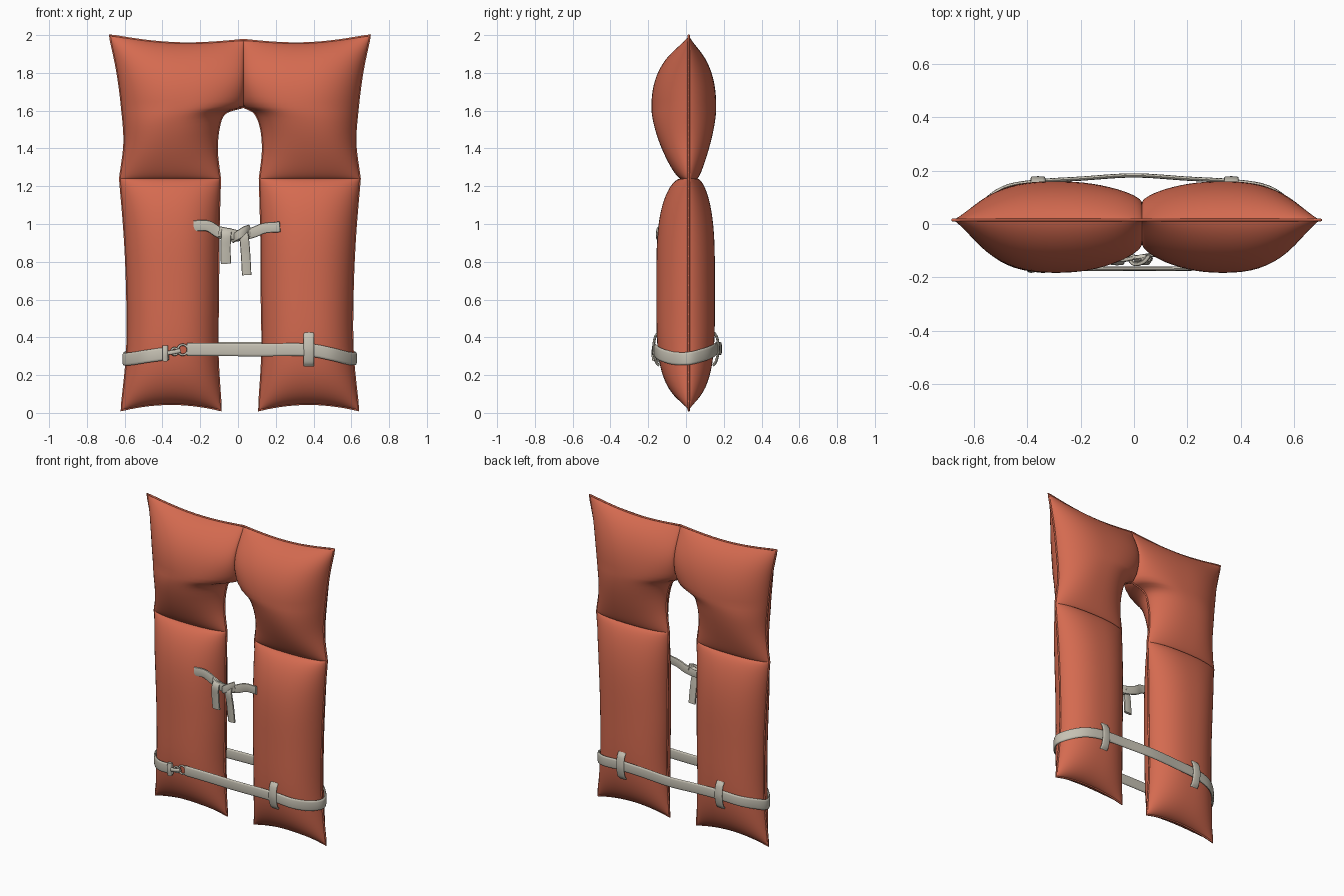
import bpy, bmesh, math
from mathutils import Vector

if "Cube" in bpy.data.objects:
    bpy.data.objects.remove(bpy.data.objects["Cube"], do_unlink=True)


def material(name, rgb):
    m = bpy.data.materials.new(name)
    m.use_nodes = True
    m.diffuse_color = (*rgb, 1)
    bsdf = next(n for n in m.node_tree.nodes if n.type == 'BSDF_PRINCIPLED')
    bsdf.inputs["Base Color"].default_value = (*rgb, 1)
    bsdf.inputs["Roughness"].default_value = 0.7
    return m


ORANGE = material("orange fabric", (0.66, 0.145, 0.08))
WEBBING = material("pale webbing", (0.56, 0.53, 0.45))


def spline(pts, t):
    """Catmull-Rom through points (numbers or vectors), t from 0 to 1."""
    n = len(pts) - 1
    i = min(int(t * n), n - 1)
    f = t * n - i
    b, c = pts[i], pts[i + 1]
    a = pts[i - 1] if i > 0 else b * 2 - c
    d = pts[i + 2] if i + 2 <= n else c * 2 - b
    return b + (c - a) * (f / 2) + (a * 2 - b * 5 + c * 4 - d) * (f * f / 2) \
        + (b * 3 - a - c * 3 + d) * (f ** 3 / 2)


def finish(name, bm, mat, angle=50):
    me = bpy.data.meshes.new(name)
    bm.to_mesh(me)
    bm.free()
    ob = bpy.data.objects.new(name, me)
    bpy.context.collection.objects.link(ob)
    me.materials.append(mat)
    bpy.ops.object.select_all(action='DESELECT')
    ob.select_set(True)
    bpy.context.view_layer.objects.active = ob
    bpy.ops.object.shade_smooth_by_angle(angle=math.radians(angle))
    return ob


# ---- Cushion shapes: u runs inner to outer, v runs bottom to top ----
SEAM_Y, CREASE_Z, SHIFT = 0.015, 1.24, 0.01


def puff(t, power, expo):
    return max(0, 1 - abs(2 * t - 1) ** power) ** expo


def lower_point(u, v, s):
    inner = spline([0.1, 0.118, 0.115, 0.113, 0.105], v)
    outer = spline([0.628, 0.598, 0.597, 0.61, 0.635], v)
    bottom = 0.012 + 0.035 * math.sin(math.pi * u) ** 0.8
    return Vector((inner + (outer - inner) * u, 0, bottom + (CREASE_Z - bottom) * v))


def lower_depth(u, v, front):
    full, base = (0.172 if front else 0.138), 0.045 * v ** 4
    return puff(u, 2.4, 0.6) * (base + (full - base) * puff(v, 4, 0.6))


def upper_point(u, v, s):
    arch = [Vector(p) for p in ((0.105, 0, CREASE_Z), (0.121, 0, 1.38), (0.113, 0, 1.5),
                                (0.08, 0, 1.585), (0.02 * s, 0, 1.62))]
    if v <= 0.5:
        inner = spline(arch, 2 * v)
    else:
        inner = arch[-1].lerp(Vector((0.02 * s, 0, 1.975)), 2 * v - 1)
    x = spline([0.635, 0.612, 0.625, 0.65, 0.69], v)
    outer = Vector((x, 0, CREASE_Z + 0.76 * v))
    p = inner.lerp(outer, u)
    p.z -= 0.03 * math.sin(math.pi * u) * v ** 6
    return p


def upper_depth(u, v, front):
    full, base = (0.198 if front else 0.145), 0.045 * (1 - v) ** 4
    across = puff(u, 2.4, 0.6)
    if v > 0.5 and u < 0.5:    # the neck seam stays partly filled
        keep = 0.52 * math.sin(math.pi * (2 * v - 1)) ** 0.6 if v < 1 else 0
        across = keep + (1 - keep) * across
    return across * (base + (full - base) * puff(v, 2.2, 0.75))


def cushion(name, s, point, depth, nu=28, nv=40):
    bm = bmesh.new()
    ease = lambda i, n: (1 - math.cos(math.pi * i / n)) / 2
    for front in (True, False):
        grid = []
        for j in range(nv + 1):
            v = ease(j, nv)
            row = []
            for i in range(nu + 1):
                u = ease(i, nu)
                p = point(u, v, s)
                y = SEAM_Y + depth(u, v, front) * (-1 if front else 1)
                row.append(bm.verts.new((s * p.x + SHIFT, y, p.z)))
            grid.append(row)
        for j in range(nv):
            for i in range(nu):
                q = [grid[j][i], grid[j][i + 1], grid[j + 1][i + 1], grid[j + 1][i]]
                bm.faces.new(q if front == (s > 0) else q[::-1])
    bmesh.ops.remove_doubles(bm, verts=bm.verts, dist=0.0004)
    finish(name, bm, ORANGE, 70)


def piping(name, s):
    steps = [i / 24 for i in range(25)]
    path = [upper_point(0, v / 2, s) for v in steps[::-1]]
    path += [lower_point(0, v, s) for v in steps[::-1]]
    path += [lower_point(u, 0, s) for u in steps]
    path += [lower_point(1, v, s) for v in steps]
    path += [upper_point(1, v, s) for v in steps]
    path += [upper_point(u, 1, s) for u in steps[::-1]]
    cu = bpy.data.curves.new(name, 'CURVE')
    cu.dimensions = '3D'
    cu.bevel_depth, cu.bevel_resolution = 0.006, 1
    clean = [p for k, p in enumerate(path) if k == 0 or (p - path[k - 1]).length > 1e-4]
    sp = cu.splines.new('POLY')
    sp.points.add(len(clean) - 1)
    for pt, p in zip(sp.points, clean):
        pt.co = (s * p.x + SHIFT, SEAM_Y, p.z, 1)
    cu.materials.append(ORANGE)
    bpy.context.collection.objects.link(bpy.data.objects.new(name, cu))


for side, s in (("left", 1), ("right", -1)):
    cushion("lower_cushion_" + side, s, lower_point, lower_depth)
    cushion("upper_cushion_" + side, s, upper_point, upper_depth)
    piping("edge_piping_" + side, s)


# ---- Webbing: a rounded flat band swept along a path ----
def ribbon(name, pts, width, thick=0.016, up=(0, 0, 1), per=8):
    pts = [Vector(p) for p in pts]
    n = per * (len(pts) - 1)
    path = [spline(pts, k / n) for k in range(n + 1)]
    bm = bmesh.new()
    rings = []
    for k, p in enumerate(path):
        tan = (path[min(k + 1, n)] - path[max(k - 1, 0)]).normalized()
        wide = Vector(up)
        wide = (wide - tan * wide.dot(tan)).normalized()
        out = tan.cross(wide)
        ring = []
        for a in range(12):
            c, d = math.cos(a * math.pi / 6), math.sin(a * math.pi / 6)
            w = math.copysign(abs(c) ** 0.6, c) * width / 2
            h = math.copysign(abs(d) ** 0.6, d) * thick / 2
            ring.append(bm.verts.new(p + wide * w + out * h))
        rings.append(ring)
    for r, q in zip(rings, rings[1:]):
        for a in range(12):
            b = (a + 1) % 12
            bm.faces.new((r[a], r[b], q[b], q[a]))
    bm.faces.new(rings[0][::-1])
    bm.faces.new(rings[-1])
    bmesh.ops.recalc_face_normals(bm, faces=bm.faces)
    finish(name, bm, WEBBING)


def on_cushion(x, z, front, gap=0.01):
    """Point just off the surface of a lower cushion."""
    X, v = abs(x - SHIFT), z / CREASE_Z
    a, b = lower_point(0, v, 1).x, lower_point(1, v, 1).x
    d = lower_depth(min(max((X - a) / (b - a), 0), 1), v, front) + gap
    return (x, SEAM_Y + (-d if front else d), z)


# Waist belt, from the ring round the left side and back to the hook
belt = [(-0.27, -0.168, 0.335), (-0.1, -0.168, 0.335), (0.1, -0.168, 0.333), (0.3, -0.166, 0.335),
        on_cushion(0.4, 0.33, True), on_cushion(0.5, 0.31, True), on_cushion(0.58, 0.29, True),
        (0.622, 0.01, 0.288), on_cushion(0.58, 0.305, False), on_cushion(0.5, 0.325, False),
        on_cushion(0.38, 0.34, False), (0.2, 0.17, 0.342), (0, 0.182, 0.34), (-0.2, 0.17, 0.342),
        on_cushion(-0.36, 0.34, False), on_cushion(-0.48, 0.325, False),
        on_cushion(-0.56, 0.305, False), (-0.604, 0.01, 0.285), on_cushion(-0.56, 0.287, True),
        on_cushion(-0.48, 0.3, True), on_cushion(-0.37, 0.315, True)]
ribbon("waist_belt", belt, 0.068)

# Belt keepers
for name, x, s in (("front_keeper", 0.375, -1), ("back_keeper_left", 0.365, 1),
                   ("back_keeper_right", -0.36, 1)):
    ribbon(name, [(x, s * 0.142, 0.25), (x, s * 0.16, 0.275), (x, s * 0.172, 0.335),
                  (x, s * 0.165, 0.395), (x, s * 0.148, 0.425)], 0.055, 0.014, (1, 0, 0))

# Hook and ring buckle
ribbon("hook_collar", [(-0.385, -0.165, 0.275), (-0.385, -0.17, 0.315), (-0.385, -0.165, 0.355)],
       0.03, 0.026, (1, 0, 0))
ribbon("hook_shank", [(-0.38, -0.17, 0.316), (-0.34, -0.174, 0.322), (-0.305, -0.17, 0.33)], 0.022, 0.018)
for name, x, z, r in (("hook_eye", -0.335, 0.325, 0.018), ("belt_ring", -0.292, 0.334, 0.027)):
    bpy.ops.mesh.primitive_torus_add(location=(x, -0.168, z), rotation=(math.pi / 2, 0, 0),
                                     major_radius=r, minor_radius=0.006,
                                     major_segments=20, minor_segments=8)
    ring = bpy.context.object
    ring.name = name
    ring.data.materials.append(WEBBING)
    bpy.ops.object.shade_smooth_by_angle(angle=math.radians(60))

# Chest tie: two strands crossing in a knot with hanging ends
ribbon("tie_strand_right", [(-0.235, -0.122, 0.99), (-0.16, -0.118, 0.99), (-0.1, -0.11, 0.955),
                            (-0.03, -0.115, 0.935), (0.03, -0.13, 0.945), (0.06, -0.12, 0.965)], 0.058)
ribbon("tie_strand_left", [(0.222, -0.125, 0.985), (0.14, -0.115, 0.978), (0.08, -0.115, 0.955),
                           (0.01, -0.125, 0.94), (-0.05, -0.135, 0.95), (-0.1, -0.12, 0.96)], 0.056)
ribbon("tie_end_right", [(-0.06, -0.125, 0.975), (-0.063, -0.146, 0.94), (-0.066, -0.142, 0.87),
                         (-0.064, -0.135, 0.79)], 0.054, 0.016, (1, 0, 0))
ribbon("tie_end_left", [(0.02, -0.122, 0.97), (0.032, -0.146, 0.93), (0.04, -0.138, 0.84),
                        (0.046, -0.13, 0.73)], 0.05, 0.016, (1, 0, 0))
ribbon("tie_knot", [(-0.03, -0.115, 0.92), (0.0, -0.148, 0.94), (0.035, -0.142, 0.965),
                    (0.06, -0.115, 0.975)], 0.045, 0.016)
